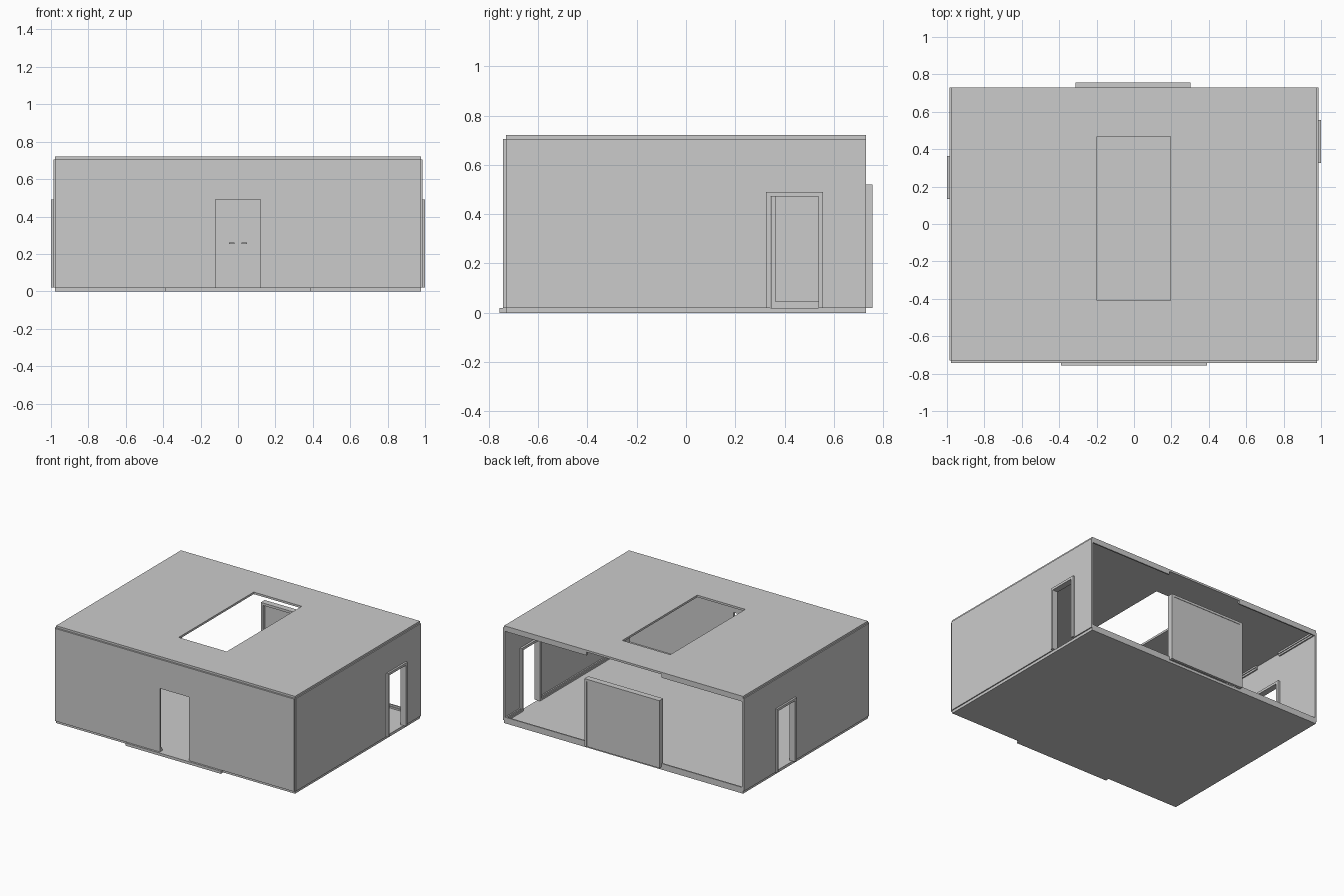
import bpy, bmesh
from mathutils import Vector

if "Cube" in bpy.data.objects:
    bpy.data.objects.remove(bpy.data.objects["Cube"])

FLOOR, CEIL = 0.02, 0.705


def prism(name, pts, axis, a, b):
    """Extrude a 2D outline between a and b along axis ('x': pts are y,z / 'y': pts are x,z)."""
    bm = bmesh.new()
    at = (lambda p: (a, *p)) if axis == 'x' else (lambda p: (p[0], a, p[1]))
    face = bm.faces.new([bm.verts.new(at(p)) for p in pts])
    ext = bmesh.ops.extrude_face_region(bm, geom=[face])
    move = Vector((b - a, 0, 0)) if axis == 'x' else Vector((0, b - a, 0))
    bmesh.ops.translate(bm, vec=move,
                        verts=[v for v in ext['geom'] if isinstance(v, bmesh.types.BMVert)])
    bmesh.ops.recalc_face_normals(bm, faces=bm.faces)
    mesh = bpy.data.meshes.new(name)
    bm.to_mesh(mesh)
    bm.free()
    obj = bpy.data.objects.new(name, mesh)
    bpy.context.collection.objects.link(obj)
    return obj


def box(name, x0, x1, y0, y1, z0, z1):
    return prism(name, [(x0, z0), (x1, z0), (x1, z1), (x0, z1)], 'y', y0, y1)


def arch(u0, u1, top, h0, h1, htop):
    """Rectangle with a doorway cut up from its lower edge."""
    return [(u0, FLOOR), (h0, FLOOR), (h0, htop), (h1, htop),
            (h1, FLOOR), (u1, FLOOR), (u1, top), (u0, top)]


def door_frame(name, u0, u1, top, axis, a, b, w=0.018):
    return prism(name, arch(u0, u1, top, u0 + w, u1 - w, top - w), axis, a, b)


# floor, entrance step and roof with skylight opening
box("floor", -0.978, 0.978, -0.73, 0.73, 0, FLOOR)
box("entrance_step", -0.39, 0.39, -0.757, -0.73, 0, FLOOR)
roof = box("roof", -0.978, 0.978, -0.73, 0.73, CEIL, 0.72)
cutter = box("skylight_cutter", -0.198, 0.195, -0.41, 0.467, 0.6, 0.8)
cutter.hide_render = True
cutter.hide_set(True)
mod = roof.modifiers.new("skylight", 'BOOLEAN')
mod.operation, mod.object, mod.solver = 'DIFFERENCE', cutter, 'EXACT'
bpy.context.view_layer.objects.active = roof
bpy.ops.object.modifier_apply(modifier=mod.name)
bpy.data.objects.remove(cutter)

# walls with doorways; the back is open
prism("front_wall", arch(-0.978, 0.978, CEIL, -0.12, 0.12, 0.49), 'y', -0.743, -0.728)
prism("right_wall", arch(-0.73, 0.73, CEIL, 0.325, 0.555, 0.49), 'x', 0.971, 0.986)
prism("left_wall", arch(-0.73, 0.73, CEIL, 0.133, 0.363, 0.49), 'x', -0.986, -0.971)

# side door frames
door_frame("right_door_frame", 0.325, 0.555, 0.49, 'x', 0.955, 1.0)
door_frame("left_door_frame", 0.133, 0.363, 0.49, 'x', -1.0, -0.955)

# back double door: frame, leaf and two small inner handles
door_frame("back_door_frame", -0.312, 0.302, 0.52, 'y', 0.712, 0.757)
box("back_door_leaf", -0.296, 0.286, 0.735, 0.754, FLOOR, 0.504)
for s, side in ((-1, "left"), (1, "right")):
    x0, x1 = sorted((s * 0.018, s * 0.048))
    box(side + "_handle", x0, x1, 0.725, 0.736, 0.254, 0.26)


# stepped skirting and matching cornice, interrupted at each doorway
def trim(name, axis, wall, inward, a, b):
    for level, base, up in (("skirting", FLOOR, 1), ("cornice", CEIL, -1)):
        w0, w1, w2 = wall, wall + inward * 0.010, wall + inward * 0.016
        z0, z1, z2 = base, base + up * 0.012, base + up * 0.025
        pts = [(w0, z0), (w2, z0), (w2, z1), (w1, z1), (w1, z2), (w0, z2)]
        # the profile lies across the wall, so extrude along the wall's length
        prism(name + "_" + level, pts, axis, a, b)


runs = [("front", 'x', -0.728, 1, ((-0.971, -0.12), (0.12, 0.971))),
        ("back", 'x', 0.73, -1, ((-0.971, -0.312), (0.302, 0.971))),
        ("right", 'y', 0.971, -1, ((-0.728, 0.325), (0.555, 0.73))),
        ("left", 'y', -0.971, 1, ((-0.728, 0.133), (0.363, 0.73)))]
for name, axis, wall, inward, spans in runs:
    for a, b in spans:
        trim(name, axis, wall, inward, a, b)
